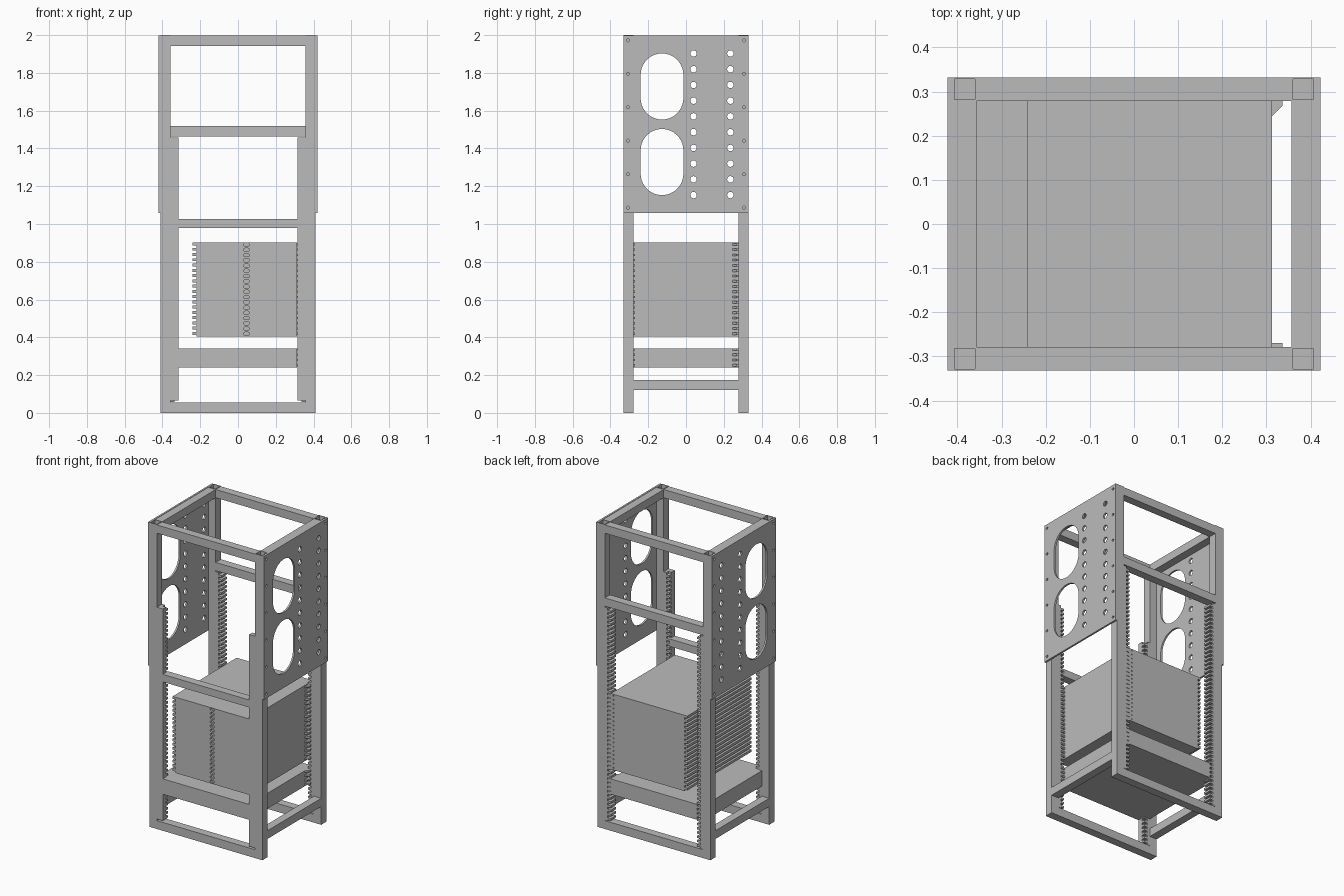
import bpy, bmesh, math
from mathutils import Vector

if "Cube" in bpy.data.objects:
    bpy.data.objects.remove(bpy.data.objects["Cube"], do_unlink=True)

grey = bpy.data.materials.new("plain grey")
grey.use_nodes = True
GREY = (0.5, 0.5, 0.5, 1)
grey.diffuse_color = GREY
grey.node_tree.nodes["Principled BSDF"].inputs["Base Color"].default_value = GREY


def box(bm, x0, x1, y0, y1, z0, z1):
    """Add a box given by its limits."""
    geo = bmesh.ops.create_cube(bm, size=1)
    for v in geo["verts"]:
        v.co = Vector(((x0 + x1) / 2 + v.co.x * (x1 - x0),
                       (y0 + y1) / 2 + v.co.y * (y1 - y0),
                       (z0 + z1) / 2 + v.co.z * (z1 - z0)))


def prism(bm, points, direction):
    """Add a closed prism from an outline swept along a direction."""
    face = bm.faces.new([bm.verts.new(p) for p in points])
    geo = bmesh.ops.extrude_face_region(bm, geom=[face], use_keep_orig=True)
    moved = [g for g in geo["geom"] if isinstance(g, bmesh.types.BMVert)]
    bmesh.ops.translate(bm, verts=moved, vec=direction)


def stadium(cu, cv, r, half=0.0, n=24):
    """Outline of a slot stretched along v; a circle when half is zero."""
    pts = []
    for i in range(n):
        a = 2 * math.pi * (i + 0.5) / n
        shift = half if math.sin(a) > 0 else -half
        pts.append((cu + r * math.cos(a), cv + shift + r * math.sin(a)))
    return pts


def finish(bm, name):
    bmesh.ops.recalc_face_normals(bm, faces=bm.faces[:])
    mesh = bpy.data.meshes.new(name)
    bm.to_mesh(mesh)
    bm.free()
    mesh.materials.append(grey)
    ob = bpy.data.objects.new(name, mesh)
    bpy.context.collection.objects.link(ob)
    return ob


def single_box(name, *limits):
    bm = bmesh.new()
    box(bm, *limits)
    return finish(bm, name)


def cut(ob, cutter):
    cutter.hide_render = True
    mod = ob.modifiers.new("cut", "BOOLEAN")
    mod.operation = "DIFFERENCE"
    mod.solver = "EXACT"
    mod.object = cutter
    bpy.context.view_layer.objects.active = ob
    bpy.ops.object.modifier_apply(modifier=mod.name)
    bpy.data.objects.remove(cutter, do_unlink=True)


def span(side, a, b):
    return sorted((side * a, side * b))


OUT_X, IN_X = 0.41, 0.357      # post limits across
OUT_Y, IN_Y = 0.332, 0.278     # post limits in depth
RAIL_X = 0.314                 # inner edge of the slotted rails
GROOVE_X = 0.337               # bottom of the rail grooves
PITCH, TOOTH = 0.0278, 0.014
RAIL_Z = 0.066

# Corner posts with open tube tops
for sx, xn in ((-1, "right"), (1, "left")):
    for sy, yn in ((-1, "front"), (1, "back")):
        bm = bmesh.new()
        box(bm, *span(sx, IN_X, OUT_X), *span(sy, IN_Y, OUT_Y), 0, 2)
        top = [f for f in bm.faces if f.calc_center_median().z > 1.99]
        bmesh.ops.inset_region(bm, faces=top, thickness=0.005)
        geo = bmesh.ops.extrude_face_region(bm, geom=top)
        pit = [g for g in geo["geom"] if isinstance(g, bmesh.types.BMVert)]
        bmesh.ops.translate(bm, verts=pit, vec=(0, 0, -0.05))
        bmesh.ops.delete(bm, geom=top, context="FACES_ONLY")
        finish(bm, f"{yn}_{xn}_post")

        # Slotted rail beside each post, with a plain face plate at the front
        bm = bmesh.new()
        depth = span(sy, IN_Y, OUT_Y)
        if sy < 0:
            box(bm, *span(sx, RAIL_X, IN_X), -OUT_Y, -0.3, RAIL_Z, 1.457)
            depth = (-0.3, -IN_Y)
        box(bm, *span(sx, GROOVE_X, IN_X), *depth, 0.057, 1.457)
        for i in range(50):
            z = RAIL_Z + i * PITCH
            box(bm, *span(sx, RAIL_X, GROOVE_X), *depth, z, z + TOOTH)
        finish(bm, f"{yn}_{xn}_slotted_rail")

# Cross bars, front and back
for sy, yn in ((-1, "front"), (1, "back")):
    depth = span(sy, IN_Y, OUT_Y)
    single_box(f"{yn}_top_bar", -IN_X, IN_X, *depth, 1.943, 1.997)
    single_box(f"{yn}_bottom_bar", -IN_X, IN_X, *depth, 0, 0.055)
single_box("front_middle_bar", -RAIL_X, RAIL_X, -OUT_Y, -IN_Y, 0.978, 1.027)
single_box("back_upper_bar", -IN_X, IN_X, IN_Y, OUT_Y, 1.464, 1.518)

for sx, xn in ((-1, "right"), (1, "left")):
    # Side bars
    across = span(sx, IN_X, OUT_X)
    single_box(f"{xn}_top_bar", *across, -IN_Y, IN_Y, 1.943, 1.997)
    single_box(f"{xn}_bottom_bar", *across, -IN_Y, IN_Y, 0.12, 0.174)

    # Side panel with two large slots, two hole columns and screw holes
    panel = single_box(f"{xn}_side_panel", *span(sx, OUT_X, 0.422), -OUT_Y, OUT_Y, 1.058, 1.999)
    outlines = [stadium(-0.127, z, 0.113, 0.062, 48) for z in (1.328, 1.728)]
    outlines += [stadium(y, 1.153 + i * 0.0833, 0.017)
                 for y in (0.04, 0.235) for i in range(10)]
    outlines += [stadium(y, 1.087 + i * 0.177, 0.008, n=12)
                 for y in (-0.307, 0.307) for i in range(6)]
    bm = bmesh.new()
    for outline in outlines:
        prism(bm, [(sx * 0.4, u, v) for u, v in outline], (sx * 0.04, 0, 0))
    cut(panel, finish(bm, "panel_cutter"))


def groove_tabs(name, z0, count):
    """Tabs on the left end of a block that slide into the rail grooves."""
    bm = bmesh.new()
    for i in range(count):
        z = z0 + i * PITCH
        corner = [(0.313, OUT_Y), (0.336, OUT_Y), (0.336, 0.268), (0.313, 0.245)]
        prism(bm, [(x, y, z) for x, y in corner], (0, 0, 0.011))
        box(bm, 0.313, 0.336, -0.3, -0.27, z, z + 0.011)
    finish(bm, name)


# Lower shelf, filling the opening between the rails
bm = bmesh.new()
box(bm, -RAIL_X, 0.313, -OUT_Y, OUT_Y, 0.24, 0.341)
box(bm, -IN_X, -RAIL_X, -0.31, 0.31, 0.24, 0.341)
finish(bm, "lower_shelf")
groove_tabs("shelf_tabs", RAIL_Z + 6 * PITCH + TOOTH, 4)

# Tray stack with a row of slots on its front and back faces
LEVELS = [RAIL_Z + (12 + i) * PITCH + TOOTH for i in range(18)]
stack = single_box("tray_stack", -0.221, 0.313, -OUT_Y, OUT_Y, 0.404, 0.902)
bm = bmesh.new()
for z in LEVELS:
    for x, y, r, half in ((0.045, -0.345, 0.009, 0.006), (0.295, 0.32, 0.004, 0)):
        outline = stadium(z + 0.005, x, r, half, 16)
        prism(bm, [(u, y, v) for v, u in outline], (0, 0.025, 0))
cut(stack, finish(bm, "slot_cutter"))

# Tray edges along the open side of the stack
bm = bmesh.new()
for z in LEVELS:
    box(bm, -0.242, -0.221, -OUT_Y, OUT_Y, z, z + 0.0158)
finish(bm, "tray_edges")
groove_tabs("stack_tabs", LEVELS[0], 18)
